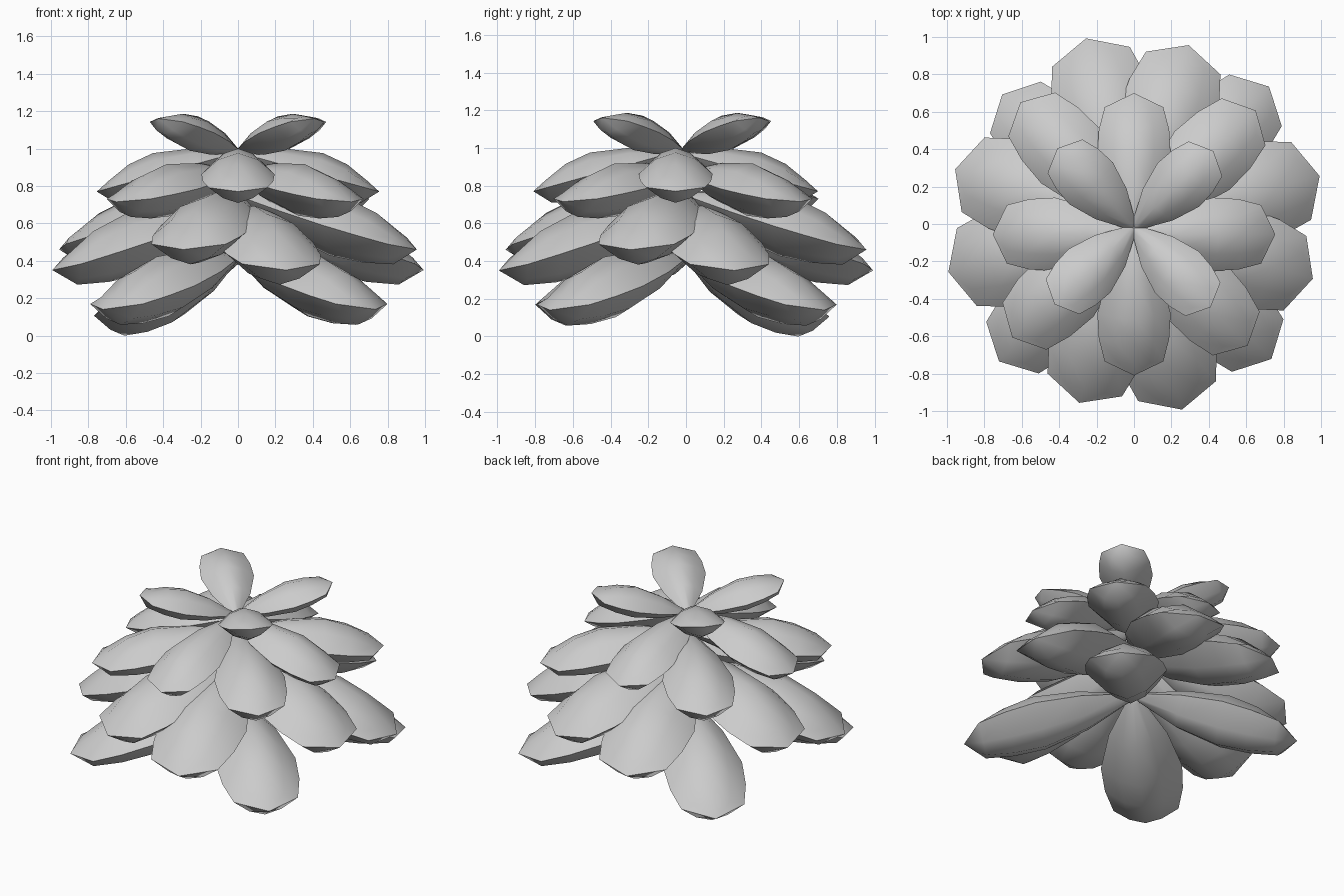
import bpy, bmesh, math
from mathutils import Matrix, Vector

cube = bpy.data.objects.get("Cube")
if cube:
    bpy.data.objects.remove(cube, do_unlink=True)

grey = bpy.data.materials.new("pale_grey")
grey.use_nodes = True
colour = (0.6, 0.6, 0.6, 1)
grey.diffuse_color = colour
grey.node_tree.nodes["Principled BSDF"].inputs["Base Color"].default_value = colour

# Petal sections: distance along, half width, dome height, keel depth
SECTIONS = [
    (0.04, 0.05, 0.025, 0.03),
    (0.30, 0.18, 0.11, 0.12),
    (0.56, 0.25, 0.15, 0.16),
    (0.74, 0.24, 0.12, 0.145),
    (0.90, 0.20, 0.05, 0.108),
]


def make_petal(name, radius, angle, root_z, tip_z, shift_y, width):
    """Domed petal with a keeled underside, from the axis out to its tip."""
    bm = bmesh.new()
    rings = []
    for along, half, dome, keel in SECTIONS:
        ring = [(-1, 0), (-0.55, 0.68 * dome), (0, dome), (0.55, 0.68 * dome),
                (1, 0), (0.5, -0.7 * keel), (0, -keel), (-0.5, -0.7 * keel)]
        rings.append([bm.verts.new((along, side * half * width, h)) for side, h in ring])
    root = bm.verts.new((0, 0, 0))
    tip = bm.verts.new((1, 0, 0))
    count = len(rings[0])
    for i in range(count):
        j = (i + 1) % count
        bm.faces.new((root, rings[0][j], rings[0][i]))
        bm.faces.new((tip, rings[-1][i], rings[-1][j]))
        for a, b in zip(rings, rings[1:]):
            bm.faces.new((a[i], a[j], b[j], b[i]))
    bmesh.ops.recalc_face_normals(bm, faces=bm.faces)

    # Scale to length, tilt to the tip height, then swing round the axis
    drop = root_z - tip_z
    place = (Matrix.Translation(Vector((0, shift_y, root_z)))
             @ Matrix.Rotation(math.radians(angle), 4, 'Z')
             @ Matrix.Rotation(math.atan2(drop, radius), 4, 'Y')
             @ Matrix.Scale(math.hypot(radius, drop), 4))
    bm.transform(place)
    mesh = bpy.data.meshes.new(name)
    bm.to_mesh(mesh)
    bm.free()
    mesh.materials.append(grey)
    petal = bpy.data.objects.new(name, mesh)
    bpy.context.collection.objects.link(petal)
    return petal


# Whorls of four: name, tip radius, first angle, root height, tip height, y shift, width
WHORLS = [
    ("crown_petal", 0.59, 44, 0.985, 1.16, -0.02, 1.05),
    ("upper_petal", 0.755, 0, 0.98, 0.77, -0.055, 1),
    ("middle_petal", 0.89, 43, 0.87, 0.715, 0, 0.95),
    ("lower_petal", 1.0, 73, 0.75, 0.46, 0, 1),
    ("outer_petal", 1.025, 14.5, 0.68, 0.35, 0, 1),
    ("base_petal", 1.03, 45.5, 0.43, 0.14, 0, 0.92),
]
petals = []
for name, radius, angle, root_z, tip_z, shift_y, width in WHORLS:
    for k in range(4):
        # One base petal hangs a little lower and reaches less far
        sag = 0.07 if name == "base_petal" and k == 1 else 0
        petals.append(make_petal(f"{name}_{k + 1}", radius - 0.6 * sag, angle + 90 * k,
                                 root_z, tip_z - sag, shift_y, width))

bpy.ops.object.select_all(action='DESELECT')
for p in petals:
    p.select_set(True)
bpy.context.view_layer.objects.active = petals[0]
bpy.ops.object.shade_smooth_by_angle(angle=math.radians(48))
